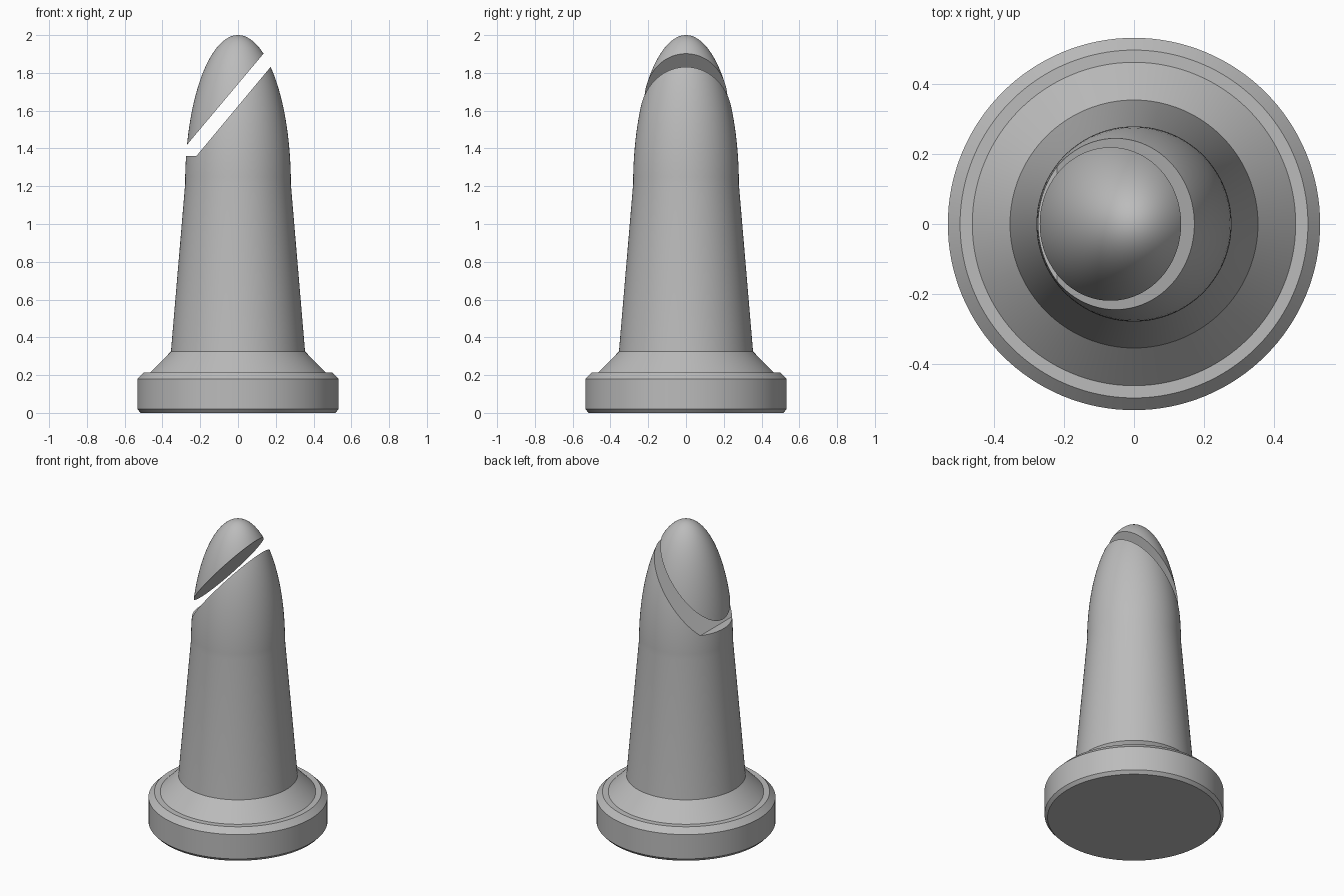
import bpy, bmesh, math

SEGMENTS = 128

cube = bpy.data.objects.get("Cube")
if cube:
    bpy.data.objects.remove(cube, do_unlink=True)

grey = bpy.data.materials.new("light_grey")
grey.use_nodes = True
colour = (0.5, 0.5, 0.5, 1)
grey.diffuse_color = colour
grey.node_tree.nodes["Principled BSDF"].inputs["Base Color"].default_value = colour


def add_object(name, bm):
    bmesh.ops.recalc_face_normals(bm, faces=bm.faces)
    mesh = bpy.data.meshes.new(name)
    bm.to_mesh(mesh)
    bm.free()
    mesh.materials.append(grey)
    obj = bpy.data.objects.new(name, mesh)
    bpy.context.collection.objects.link(obj)
    return obj


def lathe(name, profile):
    """Solid of revolution; the last profile point is the apex."""
    bm = bmesh.new()
    rings = []
    for r, z in profile[:-1]:
        rings.append([bm.verts.new((r * math.cos(a), r * math.sin(a), z))
                      for a in (math.tau * i / SEGMENTS for i in range(SEGMENTS))])
    apex = bm.verts.new((0, 0, profile[-1][1]))
    bm.faces.new(rings[0])
    for i in range(SEGMENTS):
        j = (i + 1) % SEGMENTS
        for low, high in zip(rings, rings[1:]):
            bm.faces.new((low[i], low[j], high[j], high[i]))
        bm.faces.new((rings[-1][i], rings[-1][j], apex))
    return add_object(name, bm)


def prism(name, outline, depth):
    """Outline in x and z, extruded through y."""
    bm = bmesh.new()
    face = bm.faces.new([bm.verts.new((x, -depth, z)) for x, z in outline])
    new = bmesh.ops.extrude_face_region(bm, geom=[face])["geom"]
    bmesh.ops.translate(bm, vec=(0, 2 * depth, 0),
                        verts=[v for v in new if isinstance(v, bmesh.types.BMVert)])
    return add_object(name, bm)


# Chamfered foot, sloping collar and tapered shaft
profile = [(0.515, 0), (0.533, 0.02), (0.533, 0.18), (0.498, 0.215),
           (0.463, 0.215), (0.355, 0.325)]
# Elliptical dome above the shaft
dome_base, dome_radius, dome_height, steps = 1.21, 0.28, 0.79, 32
for k in range(steps + 1):
    t = math.pi / 2 * k / steps
    profile.append((dome_radius * math.cos(t), dome_base + dome_height * math.sin(t)))
body = lathe("body", profile)

# Slanted slot with a level lower lip
cutter = prism("slot_cutter",
               [(-0.22, 1.36), (0.38, 2.08), (0.33, 2.134), (-0.32, 1.36)], 0.6)
cutter.hide_render = True
slot = body.modifiers.new("slot", "BOOLEAN")
slot.operation = "DIFFERENCE"
slot.solver = "EXACT"
slot.object = cutter

bpy.ops.object.select_all(action="DESELECT")
body.select_set(True)
bpy.context.view_layer.objects.active = body
bpy.ops.object.modifier_apply(modifier=slot.name)
bpy.data.objects.remove(cutter, do_unlink=True)

# Split the floating tip from the body
bpy.ops.mesh.separate(type="LOOSE")
parts = sorted(bpy.context.selected_objects, key=lambda o: max(v.co.z for v in o.data.vertices))
for part, name in zip(parts, ("body", "tip")):
    part.name = name
bpy.ops.object.shade_smooth_by_angle(angle=math.radians(25))
